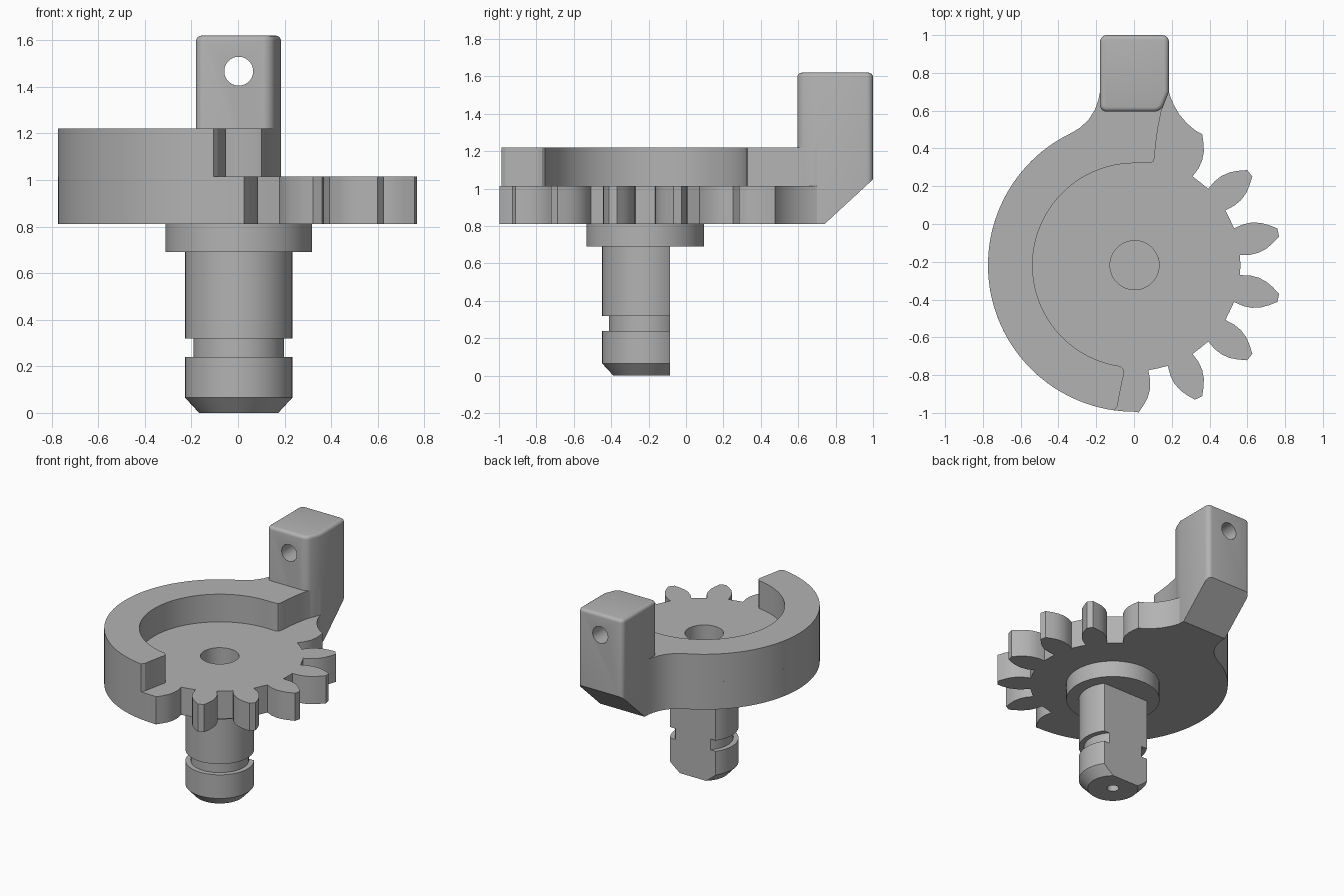
import bpy, bmesh
from math import sin, cos, radians
from mathutils import Vector, Matrix

cube = bpy.data.objects.get("Cube")
if cube:
    bpy.data.objects.remove(cube, do_unlink=True)

CX, CY = 0.003, -0.218          # axis of the gear and shaft
RIM, ROOT, INNER = 0.776, 0.56, 0.54
BASE, FLOOR, TOP = 0.81, 1.015, 1.22
PITCH = 360 / 14

grey = bpy.data.materials.new("plain grey")
grey.use_nodes = True
grey.diffuse_color = (0.45, 0.45, 0.45, 1)
grey.node_tree.nodes["Principled BSDF"].inputs["Base Color"].default_value = (0.45, 0.45, 0.45, 1)


def finish(name, bm):
    bmesh.ops.recalc_face_normals(bm, faces=bm.faces[:])
    mesh = bpy.data.meshes.new(name)
    bm.to_mesh(mesh)
    bm.free()
    mesh.materials.append(grey)
    obj = bpy.data.objects.new(name, mesh)
    bpy.context.collection.objects.link(obj)
    return obj


def prism(points, z0, z1):
    bm = bmesh.new()
    face = bm.faces.new([bm.verts.new((x, y, z0)) for x, y in points])
    new = bmesh.ops.extrude_face_region(bm, geom=[face])["geom"]
    bmesh.ops.translate(bm, vec=(0, 0, z1 - z0), verts=[v for v in new if isinstance(v, bmesh.types.BMVert)])
    return bm


def lathe(profile):
    bm = bmesh.new()
    verts = [bm.verts.new((CX + r, CY, z)) for r, z in profile]
    edges = [bm.edges.new(pair) for pair in zip(verts, verts[1:])]
    bmesh.ops.spin(bm, geom=verts + edges, cent=(CX, CY, 0), axis=(0, 0, 1),
                   angle=radians(360), steps=64)
    bmesh.ops.remove_doubles(bm, verts=bm.verts[:], dist=0.0005)
    return bm


def slice_off(bm, point, normal):
    cut = bmesh.ops.bisect_plane(bm, geom=bm.verts[:] + bm.edges[:] + bm.faces[:],
                                 plane_co=point, plane_no=normal, clear_outer=True)["geom_cut"]
    bmesh.ops.edgeloop_fill(bm, edges=[e for e in cut if isinstance(e, bmesh.types.BMEdge)])


def drill(obj, centre, radius, depth, rotation):
    bm = bmesh.new()
    bmesh.ops.create_cone(bm, cap_ends=True, segments=48, radius1=radius, radius2=radius,
                          depth=depth, matrix=Matrix.Translation(centre) @ rotation)
    cutter = finish("drill_cutter", bm)
    cutter.hide_render = True
    mod = obj.modifiers.new("hole", "BOOLEAN")
    mod.operation, mod.solver, mod.object = "DIFFERENCE", "EXACT", cutter
    bpy.context.view_layer.objects.active = obj
    bpy.ops.object.modifier_apply(modifier=mod.name)
    bpy.data.objects.remove(cutter, do_unlink=True)


def polar(r, degrees):
    return (CX + r * cos(radians(degrees)), CY + r * sin(radians(degrees)))


def arc(r, start, end, steps):
    return [polar(r, start + (end - start) * i / steps) for i in range(steps + 1)]


# Gear tooth: one flank from root to tip as (radius, half width)
FLANK = [(0.557, 0.073), (0.61, 0.083), (0.655, 0.082), (0.70, 0.070), (0.738, 0.050), (0.78, 0.022)]


def flank(angle, side):
    c, s = cos(radians(angle)), sin(radians(angle))
    pts = [(CX + r * c - side * w * s, CY + r * s + side * w * c) for r, w in FLANK]
    return pts if side < 0 else pts[::-1]


# Shared outlines of the rim and the necks that flow into the lever
neck_left = [(-0.18, 0.70), (-0.188, 0.66), (-0.207, 0.605), (-0.24, 0.553), (-0.285, 0.51)]
neck_right = [(0.325, 0.495), (0.28, 0.533), (0.24, 0.58), (0.21, 0.632), (0.192, 0.675), (0.185, 0.70)]

# Gear plate: teeth on the right, plain rim on the left
outline = flank(-90, 1)
for i in range(6):
    angle = -90 + PITCH * (i + 1)
    outline += arc(ROOT, angle - PITCH / 2 - 3, angle - PITCH / 2 + 3, 2)
    outline += flank(angle, -1)
    if i < 5:
        outline += flank(angle, 1)
outline += neck_right + neck_left + arc(RIM, 115.3, 270, 56)
plate = finish("gear_plate", prism(outline, BASE, FLOOR))
drill(plate, (CX, CY, FLOOR), 0.13, 1, Matrix())

# Raised C-shaped wall on the plate
wall = neck_left + arc(RIM, 115.3, 262, 54)
wall += [(-0.088, -0.965), (-0.078, -0.91), (-0.062, -0.83), (-0.052, -0.79), (-0.056, -0.77)]
wall += arc(INNER, 262, 90, 60)
wall += [(0.08, 0.322), (0.1, 0.328), (0.108, 0.345), (0.115, 0.42), (0.127, 0.51), (0.145, 0.60), (0.185, 0.70)]
finish("raised_wall", prism(wall, FLOOR, TOP))

# Lever: rounded upright block with a sloped underside and a pin hole
bm = prism([(-0.18, 0.595), (0.143, 0.595), (0.185, 0.70), (0.185, 1.0), (-0.18, 1.0)], BASE, 1.62)
uprights = [e for e in bm.edges if abs(e.verts[0].co.z - e.verts[1].co.z) > 0.1
            and e.verts[0].co.y != e.verts[1].co.y + 1 and abs(e.verts[0].co.y - 0.70) > 0.01]
bmesh.ops.bevel(bm, geom=uprights, offset=0.035, segments=5, profile=0.5, affect="EDGES")
rim = [e for e in bm.edges if min(v.co.z for v in e.verts) > 1.6]
bmesh.ops.bevel(bm, geom=rim, offset=0.024, segments=4, profile=0.5, affect="EDGES")
slice_off(bm, Vector((0, 0.74, BASE)), Vector((0, 0.24, -0.26)))
lever = finish("lever", bm)
drill(lever, (0.003, 0.8, 1.467), 0.062, 1, Matrix.Rotation(radians(90), 4, "X"))

# Flange under the plate, with the blind end of the bore
finish("flange", lathe([(0, 0.69), (0.315, 0.69), (0.315, BASE), (0.13, BASE), (0.13, 0.72), (0, 0.72)]))

# Grooved shaft with a flat cut on its back
bm = lathe([(0, 0.15), (0.04, 0.15), (0.04, 0), (0.17, 0), (0.23, 0.065), (0.23, 0.24), (0.195, 0.24),
            (0.195, 0.32), (0.23, 0.32), (0.23, 0.69), (0, 0.69)])
slice_off(bm, Vector((0, -0.085, 0)), Vector((0, 1, 0)))
finish("shaft", bm)

# Smooth the round surfaces and keep the machined edges crisp
for name in ("gear_plate", "raised_wall", "lever", "flange", "shaft"):
    bpy.ops.object.select_all(action="DESELECT")
    obj = bpy.data.objects[name]
    obj.select_set(True)
    bpy.context.view_layer.objects.active = obj
    bpy.ops.object.shade_smooth_by_angle(angle=radians(25))
